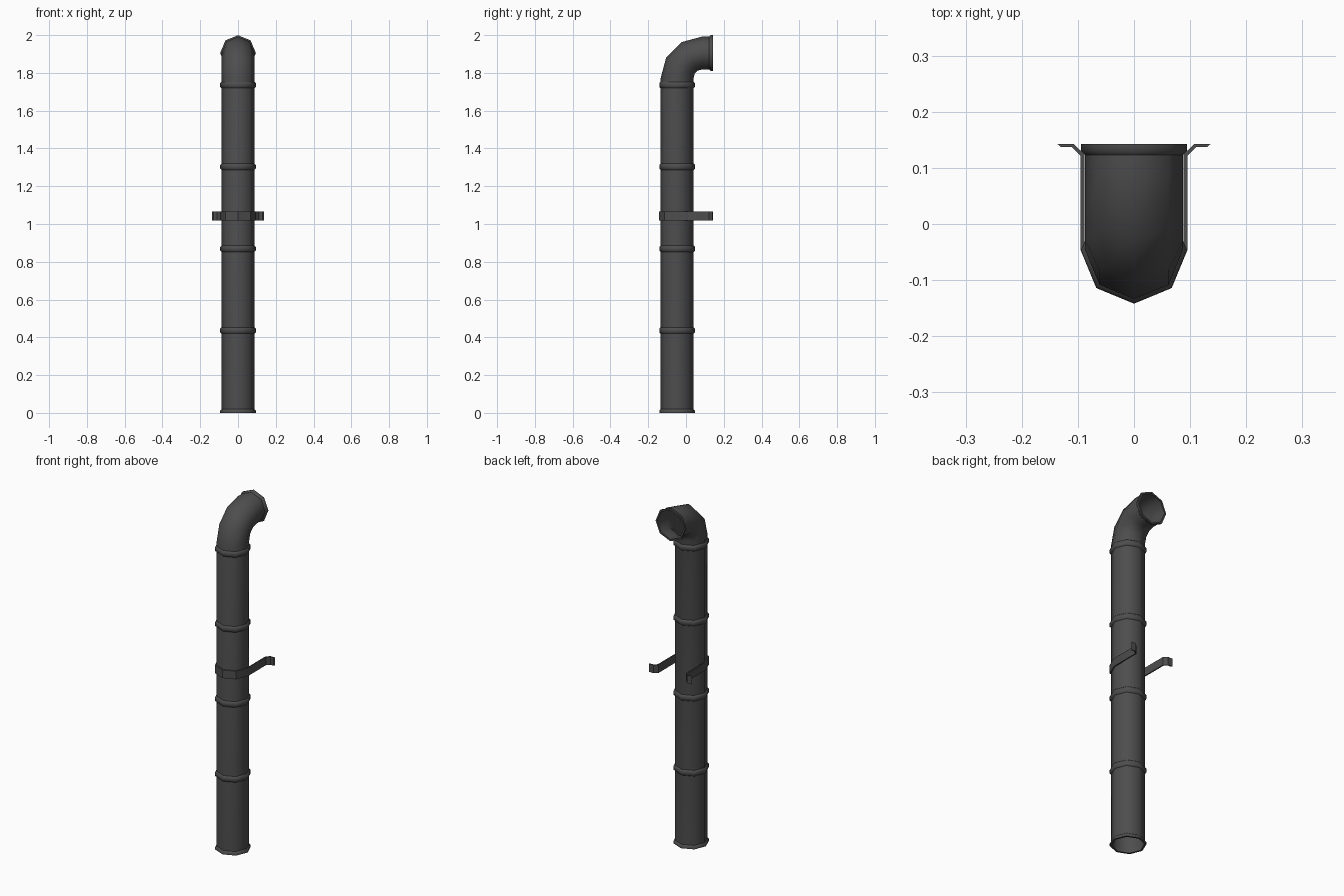
import bpy, bmesh, math
from mathutils import Vector

if "Cube" in bpy.data.objects:
    bpy.data.objects.remove(bpy.data.objects["Cube"])

SIDES = 8
CY = -0.047         # pipe axis
R, R2 = 0.087, 0.0945  # pipe radius, collar radius

mat = bpy.data.materials.new("dark grey metal")
mat.diffuse_color = (0.075, 0.075, 0.076, 1)
mat.use_nodes = True
mat.node_tree.nodes["Principled BSDF"].inputs["Base Color"].default_value = mat.diffuse_color


def finish(name, bm, angle):
    bmesh.ops.recalc_face_normals(bm, faces=bm.faces)
    me = bpy.data.meshes.new(name)
    bm.to_mesh(me)
    bm.free()
    me.materials.append(mat)
    ob = bpy.data.objects.new(name, me)
    bpy.context.collection.objects.link(ob)
    bpy.ops.object.select_all(action='DESELECT')
    ob.select_set(True)
    bpy.context.view_layer.objects.active = ob
    bpy.ops.object.shade_smooth_by_angle(angle=math.radians(angle))
    return ob


def sweep(name, stations, angle=50):
    """Loft octagons; each station is (y, z, tilt toward +y, radius)."""
    bm = bmesh.new()
    prev = None
    for y, z, tilt, r in stations:
        up = Vector((0, -math.cos(tilt), math.sin(tilt)))
        ring = []
        for i in range(SIDES):
            a = 2 * math.pi * i / SIDES
            ring.append(bm.verts.new(Vector((0, y, z)) + Vector((r * math.sin(a), 0, 0)) + up * r * math.cos(a)))
        if prev:
            for i in range(SIDES):
                j = (i + 1) % SIDES
                bm.faces.new((prev[i], prev[j], ring[j], ring[i]))
        prev = ring
    return finish(name, bm, angle)


# Main pipe with elbow, open at both ends
BY, BZ, BR = 0.085, 1.773, 0.132
path = [(CY, 0.004, 0, R)]
for k in range(4):
    t = math.radians(30 * k)
    path.append((BY - BR * math.cos(t), BZ + BR * math.sin(t), t, R))
path.append((0.139, BZ + BR, math.pi / 2, R))
sweep("pipe", path)

# Flared rims at the two openings
rim = [(0.0, R - 0.003), (0.0, R2), (0.012, R2), (0.02, R)]
sweep("bottom_rim", [(CY, h, 0, r) for h, r in rim])
sweep("outlet_rim", [(0.143 - h, BZ + BR, math.pi / 2, r) for h, r in rim])

# Joint collars
for n, z in enumerate((0.436, 0.869, 1.303, 1.736)):
    prof = [(-0.017, R), (-0.010, R2), (0.010, R2), (0.017, R)]
    sweep(f"collar_{n + 1}", [(CY, z + h, 0, r) for h, r in prof])

# Wall bracket: strap round the front half, arms back to the wall, tabs turned out
def half(r, tail):
    arc = [(r * math.sin(math.pi / 4 * i), CY - r * math.cos(math.pi / 4 * i)) for i in range(3)]
    return arc + tail

outer = half(0.095, [(0.095, 0.121), (0.111, 0.137), (0.130, 0.137)])
inner = half(0.088, [(0.088, 0.124), (0.108, 0.143), (0.137, 0.143)])


def mirrored(pts):
    return [(-x, y) for x, y in pts[:0:-1]] + pts


Z0, Z1 = 1.019, 1.066
bm = bmesh.new()
rows = [[bm.verts.new((x, y, z)) for x, y in mirrored(p)]
        for p, z in ((outer, Z0), (outer, Z1), (inner, Z1), (inner, Z0))]
for a in range(4):
    p, q = rows[a], rows[(a + 1) % 4]
    for i in range(len(p) - 1):
        bm.faces.new((p[i], p[i + 1], q[i + 1], q[i]))
for e in (0, -1):
    bm.faces.new([r[e] for r in rows])
finish("wall_bracket", bm, 30)
